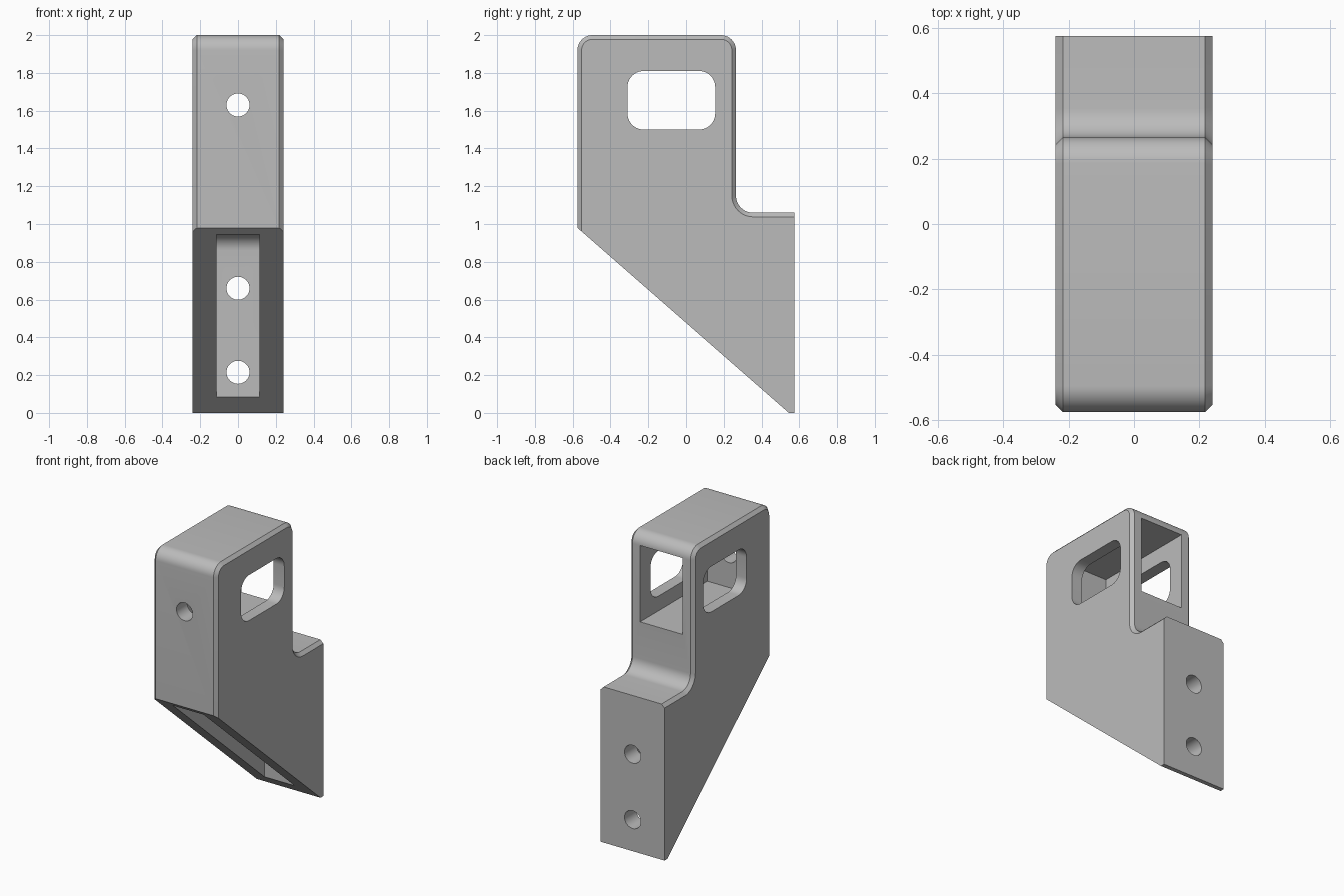
import bpy, bmesh, math
from mathutils import Vector

cube = bpy.data.objects.get("Cube")
if cube:
    bpy.data.objects.remove(cube, do_unlink=True)

HALF = 0.24      # half width of the body
CHAMFER = 0.022


def rounded(points, steps=10):
    """Profile from (y, z, corner radius) points, with arcs at the corners."""
    out = []
    for i, (y, z, r) in enumerate(points):
        p = Vector((y, z))
        if r == 0:
            out.append(p)
            continue
        a = (Vector(points[i - 1][:2]) - p).normalized()
        b = (Vector(points[(i + 1) % len(points)][:2]) - p).normalized()
        half = a.angle(b) / 2
        start, end = p + a * r / math.tan(half), p + b * r / math.tan(half)
        centre = p + (a + b).normalized() * r / math.sin(half)
        u, v = start - centre, end - centre
        sweep = u.angle(v)
        for k in range(steps + 1):
            t = k / steps
            out.append(centre + (u * math.sin((1 - t) * sweep)
                                 + v * math.sin(t * sweep)) / math.sin(sweep))
    return out


def prism(name, profile, half, chamfer=None):
    """Extrude a side profile across x, optionally chamfering chosen rim edges."""
    bm = bmesh.new()
    face = bm.faces.new([bm.verts.new((-half, p.x, p.y)) for p in profile])
    ext = bmesh.ops.extrude_face_region(bm, geom=[face])
    moved = [g for g in ext["geom"] if isinstance(g, bmesh.types.BMVert)]
    bmesh.ops.translate(bm, verts=moved, vec=(2 * half, 0, 0))
    bmesh.ops.recalc_face_normals(bm, faces=bm.faces)
    if chamfer:
        rim = [e for e in bm.edges if chamfer(e)]
        bmesh.ops.bevel(bm, geom=rim, offset=CHAMFER, segments=1,
                        affect='EDGES', clamp_overlap=False)
    mesh = bpy.data.meshes.new(name)
    bm.to_mesh(mesh)
    bm.free()
    obj = bpy.data.objects.new(name, mesh)
    bpy.context.collection.objects.link(obj)
    return obj


def hole(name, z, y0, y1):
    """Round cutter running front to back."""
    bpy.ops.mesh.primitive_cylinder_add(vertices=40, radius=0.061, depth=y1 - y0,
                                        location=(0, (y0 + y1) / 2, z),
                                        rotation=(math.pi / 2, 0, 0))
    bpy.context.object.name = name
    return bpy.context.object


def box_profile(y0, y1, z0, z1, r=0):
    return rounded([(y0, z0, r), (y1, z0, r), (y1, z1, r), (y0, z1, r)])


def outer_rim(edge):
    """Rim edges of the front, top and step, not of the slope, foot or back."""
    a, b = (v.co for v in edge.verts)
    if abs(a.x - b.x) > 0.01:
        return False
    mid = (a + b) / 2
    return mid.z > 0.99 and mid.y < 0.57


# Solid body
body = prism("bracket_body", rounded([
    (-0.575, 0.98, 0), (0.545, 0, 0), (0.575, 0, 0), (0.575, 1.06, 0),
    (0.265, 1.06, 0.09), (0.265, 2, 0.08), (-0.575, 2, 0.08)]), HALF, outer_rim)

# Pockets, side slot and screw holes
cutters = [
    prism("upper_pocket", box_profile(-0.46, 0.4, 1.4, 1.92), 0.16),
    prism("side_slot", box_profile(-0.31, 0.155, 1.5, 1.81, 0.085), 0.4),
    prism("lower_pocket", rounded([(-0.8, 0.945, 0), (-0.8, -0.2, 0),
                                   (0.448, -0.2, 0), (0.448, 0.945, 0.085)]), 0.115),
    hole("front_hole", 1.63, -0.7, -0.3),
    hole("back_hole_upper", 0.66, 0.36, 0.7),
    hole("back_hole_lower", 0.215, 0.4, 0.7),
]
bpy.ops.object.select_all(action='DESELECT')
bpy.context.view_layer.objects.active = body
body.select_set(True)
for cutter in cutters:
    cutter.hide_render = True
    mod = body.modifiers.new(cutter.name, 'BOOLEAN')
    mod.operation = 'DIFFERENCE'
    mod.solver = 'EXACT'
    mod.object = cutter
    bpy.ops.object.modifier_apply(modifier=mod.name)
    bpy.data.objects.remove(cutter, do_unlink=True)

# Plain grey finish
grey = bpy.data.materials.new("plain_grey")
grey.use_nodes = True
colour = (0.5, 0.5, 0.5, 1)
grey.diffuse_color = colour
grey.node_tree.nodes["Principled BSDF"].inputs["Base Color"].default_value = colour
body.data.materials.clear()
body.data.materials.append(grey)
for poly in body.data.polygons:
    poly.material_index = 0
bpy.ops.object.shade_smooth_by_angle(angle=math.radians(30))
